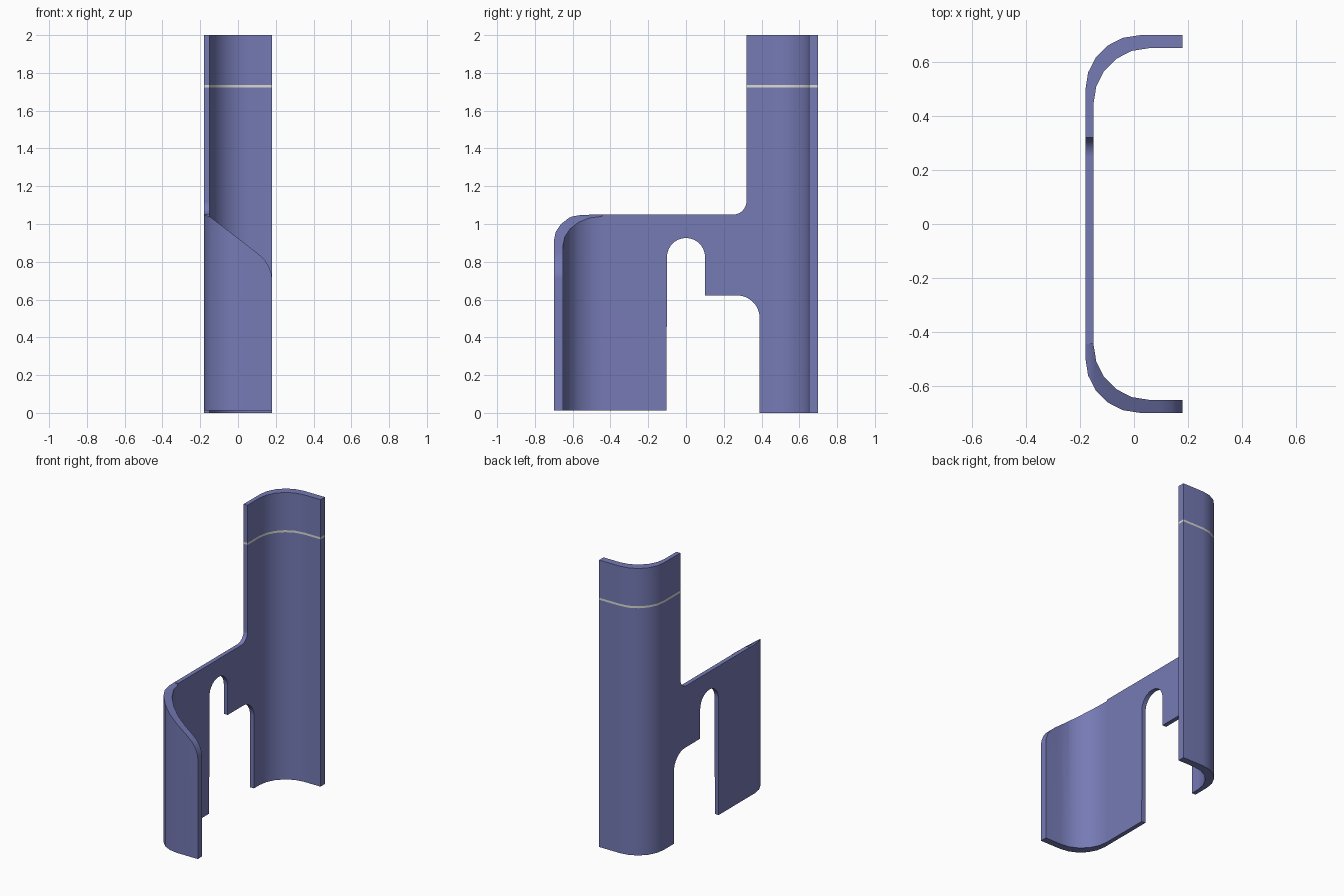
import bpy, bmesh
from math import sin, cos, radians
from mathutils import Vector

cube = bpy.data.objects.get("Cube")
if cube:
    bpy.data.objects.remove(cube, do_unlink=True)


def material(name, color):
    mat = bpy.data.materials.new(name)
    mat.use_nodes = True
    mat.diffuse_color = color
    mat.node_tree.nodes["Principled BSDF"].inputs["Base Color"].default_value = color
    return mat


def prism(name, points, place, depth):
    """Extrude a closed outline; place() maps its 2D points into space."""
    bm = bmesh.new()
    face = bm.faces.new([bm.verts.new(place(a, b)) for a, b in points])
    new = bmesh.ops.extrude_face_region(bm, geom=[face])["geom"]
    moved = [v for v in new if isinstance(v, bmesh.types.BMVert)]
    bmesh.ops.translate(bm, verts=moved, vec=Vector(depth))
    bmesh.ops.recalc_face_normals(bm, faces=bm.faces)
    mesh = bpy.data.meshes.new(name)
    bm.to_mesh(mesh)
    bm.free()
    obj = bpy.data.objects.new(name, mesh)
    bpy.context.collection.objects.link(obj)
    return obj


def arc(cx, cy, r, start, end, steps):
    angles = [radians(start + (end - start) * i / steps) for i in range(steps + 1)]
    return [(cx + r * cos(t), cy + r * sin(t)) for t in angles]


def boolean(obj, cutter, operation):
    cutter.hide_render = True
    mod = obj.modifiers.new("cut", "BOOLEAN")
    mod.operation, mod.object, mod.solver = operation, cutter, "EXACT"
    bpy.context.view_layer.objects.active = obj
    bpy.ops.object.modifier_apply(modifier=mod.name)
    bpy.data.objects.remove(cutter, do_unlink=True)


# Curved wall: C-shaped section, open towards +x
outer = [(0.18, 0.7)] + arc(0.02, 0.5, 0.2, 90, 180, 5)
inner = [(0.18, 0.652)] + arc(0.055, 0.447, 0.205, 90, 180, 5)


def mirrored(half):
    return half + [(x, -y) for x, y in reversed(half)]


section = mirrored(outer) + mirrored(inner)[::-1]
wall = prism("curved_wall", section, lambda x, y: (x, y, -0.1), (0, 0, 2.2))

# Side silhouette: tall back post, arched slot, stepped foot, low front panel
outline = [(-0.8, 0.012), (-0.103, 0.012)]
outline += arc(0, 0.825, 0.101, 180, 0, 14)
outline += [(0.101, 0.622)]
outline += arc(0.27, 0.502, 0.12, 90, 0, 8)
outline += [(0.39, 0), (0.8, 0), (0.8, 2), (0.32, 2)]
outline += arc(0.25, 1.12, 0.07, 0, -90, 8)
outline += [(-0.8, 1.05)]
boolean(wall, prism("silhouette", outline, lambda y, z: (-0.5, y, z), (1, 0, 0)), "INTERSECT")

# Sloping top of the front panel
slope = [(-0.2, 1.056), (-0.15, 1.04), (0, 0.925), (0.1, 0.848), (0.14, 0.812),
         (0.163, 0.777), (0.176, 0.74), (0.18, 0.71), (0.3, 0.6), (0.3, 1.4), (-0.2, 1.4)]
boolean(wall, prism("slope_cutter", slope, lambda x, z: (x, -0.9, z), (0, 0.455, 0)), "DIFFERENCE")

# Thin pale stripe around the post
wall.data.materials.clear()
wall.data.materials.append(material("slate_blue", (0.18, 0.196, 0.46, 1)))
wall.data.materials.append(material("pale_stripe", (0.72, 0.72, 0.66, 1)))
low, high = 1.723, 1.737
bm = bmesh.new()
bm.from_mesh(wall.data)
for z in (low, high):
    bmesh.ops.bisect_plane(bm, geom=bm.verts[:] + bm.edges[:] + bm.faces[:],
                           plane_co=(0, 0, z), plane_no=(0, 0, 1))
for face in bm.faces:
    face.material_index = int(low < face.calc_center_median().z < high)
bm.to_mesh(wall.data)
bm.free()

# Smooth bends with crisp cut edges
bpy.ops.object.select_all(action="DESELECT")
wall.select_set(True)
bpy.context.view_layer.objects.active = wall
bpy.ops.object.shade_smooth_by_angle(angle=radians(30))
weighted = wall.modifiers.new("even_shading", "WEIGHTED_NORMAL")
weighted.keep_sharp = True
